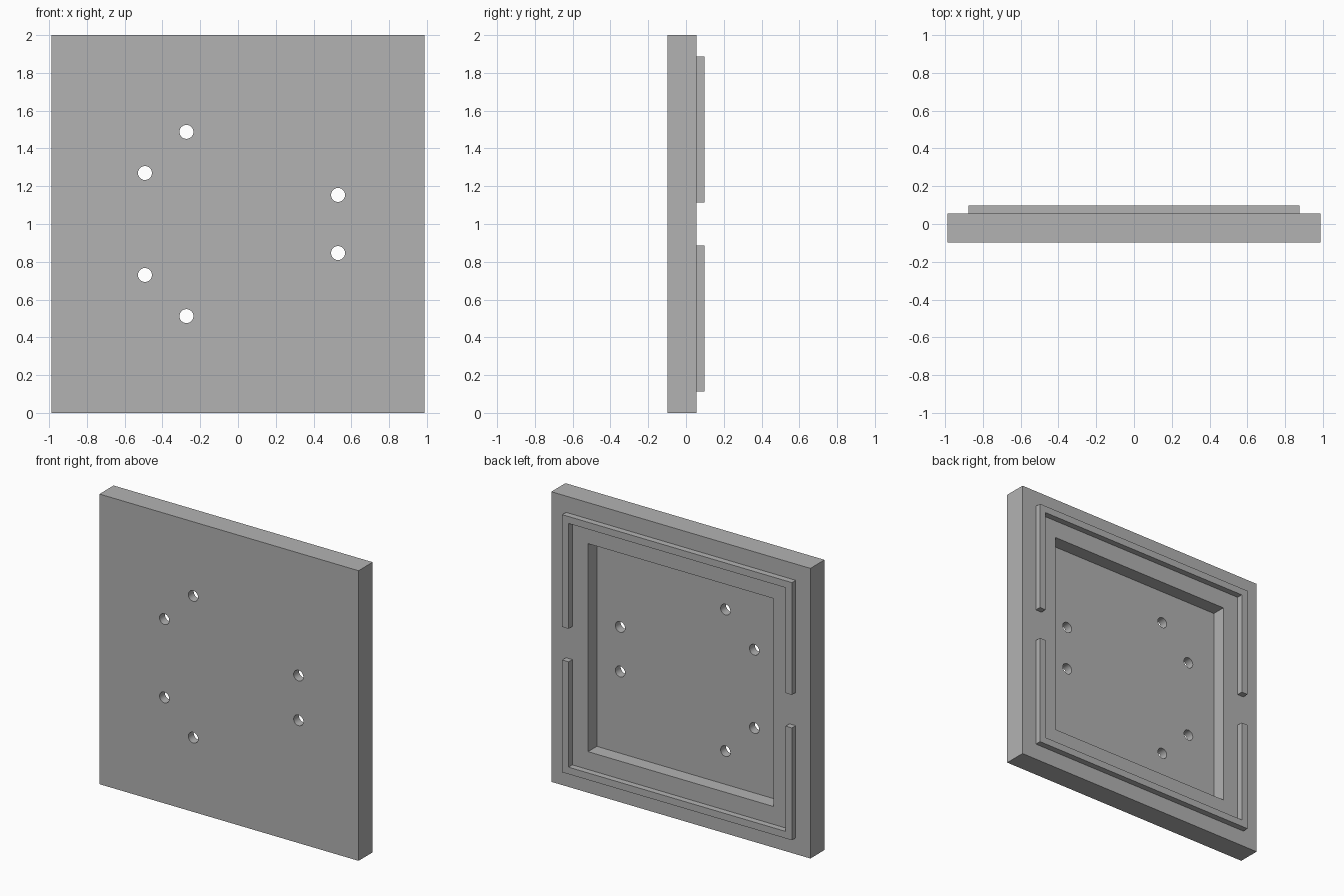
import bpy
import bmesh
from mathutils import Matrix, Vector

if "Cube" in bpy.data.objects:
    bpy.data.objects.remove(bpy.data.objects["Cube"], do_unlink=True)

HALF_W, HEIGHT = 0.988, 2.0
FRONT, BACK, RIDGE_TOP = -0.098, 0.056, 0.098
FLOOR = -0.04           # bottom of the rear pocket
MID = HEIGHT / 2

grey = bpy.data.materials.new("plain grey")
grey.use_nodes = True
colour = (0.448, 0.448, 0.448, 1)
grey.diffuse_color = colour
grey.node_tree.nodes["Principled BSDF"].inputs["Base Color"].default_value = colour


def make_object(name, bm):
    bmesh.ops.recalc_face_normals(bm, faces=bm.faces)
    mesh = bpy.data.meshes.new(name)
    bm.to_mesh(mesh)
    bm.free()
    mesh.materials.append(grey)
    obj = bpy.data.objects.new(name, mesh)
    bpy.context.collection.objects.link(obj)
    return obj


def extrude_profile(name, points, y0, y1):
    """Extrude an x-z outline from y0 to y1."""
    bm = bmesh.new()
    face = bm.faces.new([bm.verts.new((x, y0, z)) for x, z in points])
    new = bmesh.ops.extrude_face_region(bm, geom=[face])["geom"]
    verts = [v for v in new if isinstance(v, bmesh.types.BMVert)]
    bmesh.ops.translate(bm, verts=verts, vec=Vector((0, y1 - y0, 0)))
    return make_object(name, bm)


def rectangle(half_w, half_h):
    return [(-half_w, MID - half_h), (half_w, MID - half_h),
            (half_w, MID + half_h), (-half_w, MID + half_h)]


def cut(target, cutter):
    cutter.hide_render = True
    mod = target.modifiers.new("cut", 'BOOLEAN')
    mod.operation = 'DIFFERENCE'
    mod.solver = 'EXACT'
    mod.object = cutter
    bpy.context.view_layer.objects.active = target
    bpy.ops.object.modifier_apply(modifier=mod.name)
    bpy.data.objects.remove(cutter, do_unlink=True)


# Square panel with a rear pocket
panel = extrude_profile("panel", rectangle(HALF_W, MID), FRONT, BACK)
cut(panel, extrude_profile("pocket_cutter", rectangle(0.708, 0.717), FLOOR, BACK + 0.1))

# Screw holes, mirrored about mid height
bm = bmesh.new()
for x, dz in [(-0.273, 0.488), (-0.493, 0.27), (0.53, 0.154)]:
    for side in (-1, 1):
        place = Matrix.Translation((x, 0, MID + side * dz)) @ Matrix.Rotation(1.5707963, 4, 'X')
        bmesh.ops.create_cone(bm, cap_ends=True, segments=32, radius1=0.037,
                              radius2=0.037, depth=0.5, matrix=place)
cut(panel, make_object("hole_cutter", bm))

# Two U-shaped locating ridges on the back, with a gap at mid height
OUT_X, OUT_Z, GAP, WIDE = 0.876, 0.888, 0.114, 0.048
for name, s in (("upper_ridge", 1), ("lower_ridge", -1)):
    half = [(OUT_X - WIDE, OUT_Z - WIDE), (OUT_X - WIDE, GAP), (OUT_X, GAP), (OUT_X, OUT_Z)]
    outline = half + [(-x, z) for x, z in reversed(half)]
    extrude_profile(name, [(x, MID + s * z) for x, z in outline], BACK, RIDGE_TOP)

# Smooth hole walls, crisp edges elsewhere
bpy.ops.object.select_all(action='DESELECT')
panel.select_set(True)
bpy.context.view_layer.objects.active = panel
bpy.ops.object.shade_smooth_by_angle()
